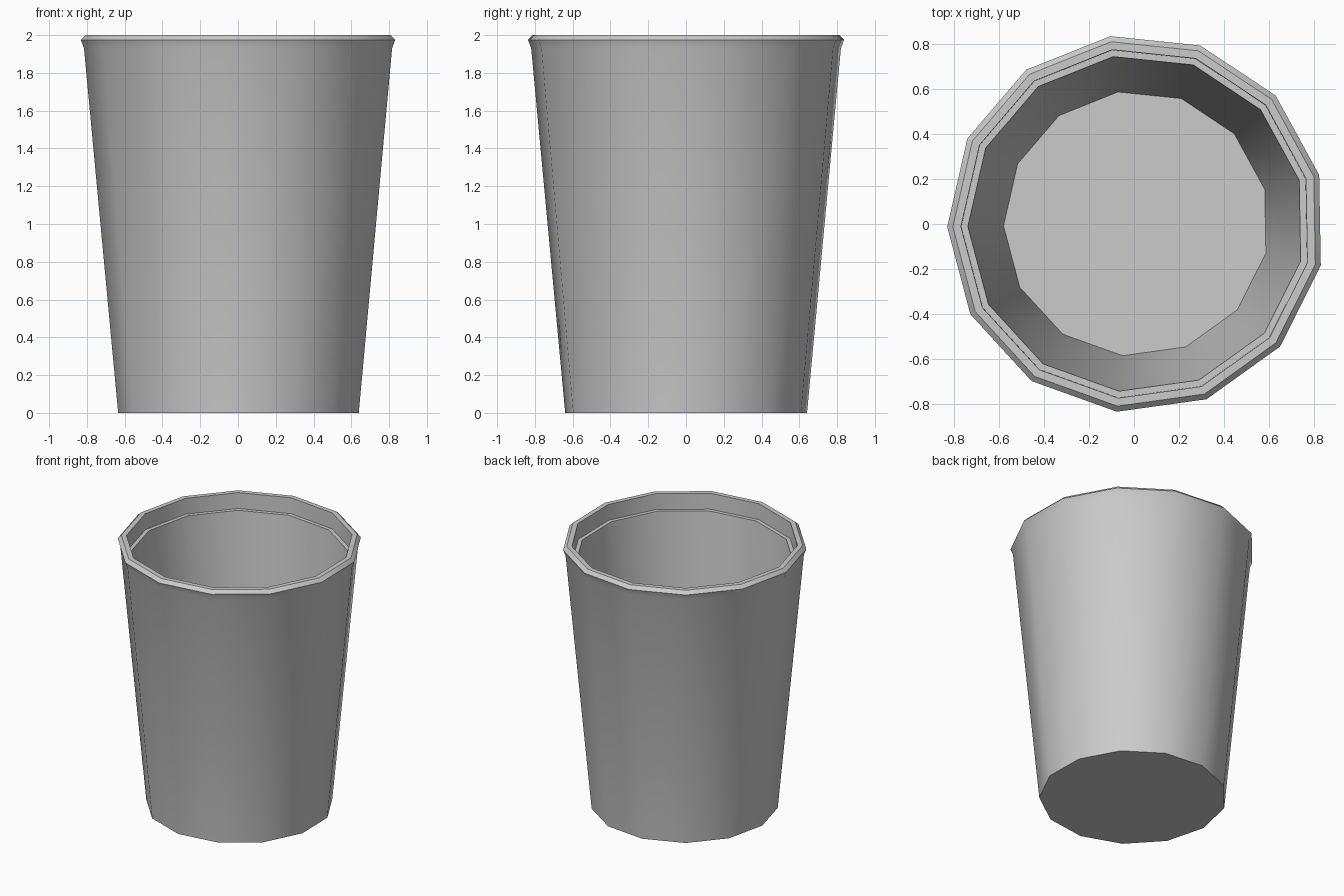
import bpy, bmesh, math

if "Cube" in bpy.data.objects:
    bpy.data.objects.remove(bpy.data.objects["Cube"])

SIDES = 13
START = math.radians(181)      # one corner points to -x, turned very slightly
CX, CY = 0.0105, 0.002         # odd-sided outline, so its axis sits just off centre

# Cup profile (radius, height): outside wall, rim, inner ledge, inside wall
PROFILE = [
    (0.645, 0.0), (0.826, 1.93), (0.843, 1.975), (0.818, 2.0),
    (0.782, 2.0), (0.780, 1.88), (0.751, 1.88), (0.592, 0.06),
]


def lathe(name, profile):
    bm = bmesh.new()
    rings = []
    for r, z in profile:
        angles = [START + math.tau * i / SIDES for i in range(SIDES)]
        rings.append([bm.verts.new((CX + r * math.cos(a), CY + r * math.sin(a), z))
                      for a in angles])
    for a, b in zip(rings, rings[1:]):
        for i in range(SIDES):
            j = (i + 1) % SIDES
            bm.faces.new((a[i], a[j], b[j], b[i]))
    bm.faces.new(rings[0][::-1])   # underside
    bm.faces.new(rings[-1])        # inside floor
    bmesh.ops.recalc_face_normals(bm, faces=bm.faces)
    mesh = bpy.data.meshes.new(name)
    bm.to_mesh(mesh)
    bm.free()
    obj = bpy.data.objects.new(name, mesh)
    bpy.context.collection.objects.link(obj)
    return obj


# Tapered cup with smooth sides and crisp rim edges
cup = lathe("cup", PROFILE)
bpy.context.view_layer.objects.active = cup
cup.select_set(True)
bpy.ops.object.shade_smooth_by_angle(angle=math.radians(30))
